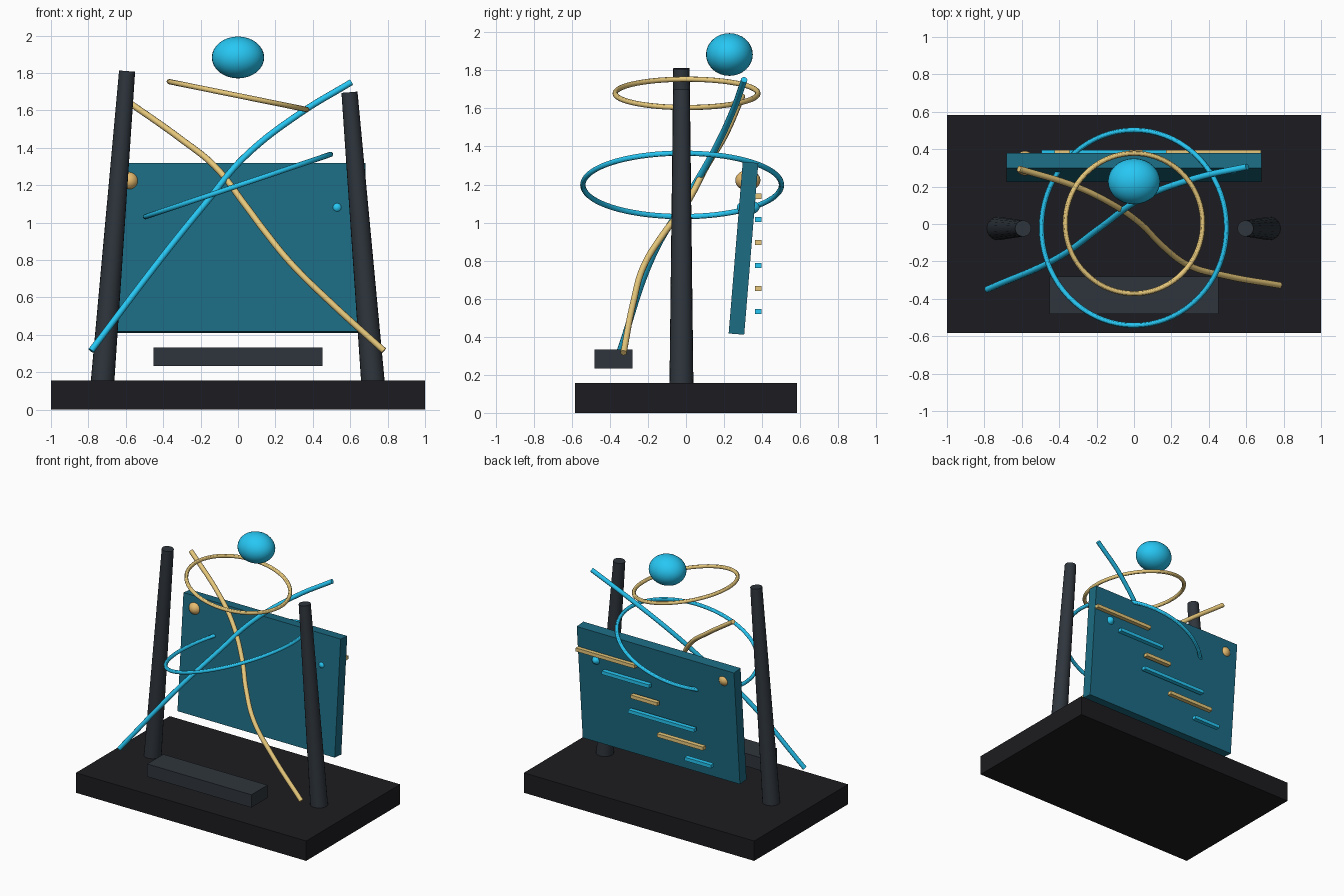
import bpy
from mathutils import Vector

if "Cube" in bpy.data.objects:
    bpy.data.objects.remove(bpy.data.objects["Cube"])


def material(name, rgb):
    m = bpy.data.materials.new(name)
    m.diffuse_color = (*rgb, 1)
    m.use_nodes = True
    m.node_tree.nodes["Principled BSDF"].inputs["Base Color"].default_value = m.diffuse_color
    return m


BLACK = material("black", (0.012, 0.012, 0.015))
SLATE = material("slate", (0.028, 0.036, 0.046))
TEAL = material("teal", (0.012, 0.15, 0.23))
CYAN = material("cyan", (0.02, 0.57, 0.9))
GOLD = material("gold", (0.8, 0.58, 0.2))
AMBER = material("amber", (0.8, 0.5, 0.16))


def finish(name, mat, smooth=False):
    o = bpy.context.object
    o.name = name
    o.data.materials.append(mat)
    if smooth:
        bpy.ops.object.shade_smooth_by_angle()
    return o


def box(name, centre, size, mat, rot=(0, 0, 0)):
    bpy.ops.mesh.primitive_cube_add(size=1, location=centre, rotation=rot)
    bpy.context.object.scale = size
    return finish(name, mat)


def ball(name, centre, radii, mat):
    bpy.ops.mesh.primitive_uv_sphere_add(segments=32, ring_count=16, radius=1, location=centre)
    bpy.context.object.scale = radii
    return finish(name, mat, True)


def post(name, foot, top):
    a, b = Vector(foot), Vector(top)
    d = b - a
    bpy.ops.mesh.primitive_cone_add(vertices=20, radius1=0.063, radius2=0.043, depth=d.length,
                                    location=(a + b) / 2,
                                    rotation=d.to_track_quat('Z', 'Y').to_euler())
    return finish(name, SLATE, True)


def ring(name, centre, radius, tilt, mat):
    bpy.ops.mesh.primitive_torus_add(location=centre, rotation=(0, tilt, 0), major_radius=radius,
                                     minor_radius=0.014, major_segments=72, minor_segments=12)
    return finish(name, mat, True)


def strand(name, points, mat):
    c = bpy.data.curves.new(name, 'CURVE')
    c.dimensions = '3D'
    c.bevel_depth = 0.017
    c.bevel_resolution = 3
    c.use_fill_caps = True
    c.resolution_u = 8
    s = c.splines.new('BEZIER')
    s.bezier_points.add(len(points) - 1)
    for bp, p in zip(s.bezier_points, points):
        bp.co = p
        bp.handle_left_type = bp.handle_right_type = 'AUTO'
    c.materials.append(mat)
    o = bpy.data.objects.new(name, c)
    bpy.context.collection.objects.link(o)
    return o


# Base and floating front step
box("base", (0, 0, 0.078), (2, 1.165, 0.156), BLACK)
box("front_step", (0, -0.38, 0.283), (0.905, 0.2, 0.1), SLATE)

# Leaning tapered posts, the left one taller
post("left_post", (-0.725, -0.024, 0.14), (-0.593, -0.024, 1.81))
post("right_post", (0.722, -0.024, 0.14), (0.596, -0.024, 1.697))

# Tilted back panel with studs through it
box("back_panel", (0, 0.302, 0.865), (1.365, 0.082, 0.905), TEAL, (-0.082, 0, 0))
ball("left_stud", (-0.583, 0.325, 1.222), (0.055, 0.066, 0.054), AMBER)
ball("right_stud", (0.53, 0.327, 1.08), (0.038, 0.06, 0.038), CYAN)

# Bars behind the panel, alternating colours
bars = [(0.425, 0.51), (0.25, 0.41), (0.09, 0.23), (-0.06, 0.57), (-0.225, 0.4), (-0.38, 0.23)]
for i, (x, length) in enumerate(bars):
    box(f"back_bar_{i + 1}", (x, 0.379, 1.138 - 0.121 * i), (length, 0.035, 0.027),
        CYAN if i % 2 else GOLD)

# Tilted rings and top ball
ring("upper_ring", (0, 0.003, 1.679), 0.375, 0.2, GOLD)
ring("lower_ring", (0, -0.02, 1.198), 0.522, -0.325, CYAN)
ball("top_ball", (0, 0.228, 1.883), (0.14, 0.123, 0.112), CYAN)

# Crossing strands
strand("cyan_strand", [(-0.785, -0.35, 0.315), (-0.39, -0.17, 0.835), (-0.176, -0.015, 1.1),
                       (0.037, 0.135, 1.353), (0.33, 0.245, 1.583), (0.605, 0.306, 1.75)], CYAN)
strand("gold_strand", [(-0.615, 0.295, 1.665), (-0.31, 0.2, 1.45), (-0.123, 0.11, 1.3),
                       (0.037, 0.0, 1.096), (0.15, -0.115, 0.945), (0.29, -0.22, 0.775),
                       (0.49, -0.277, 0.578), (0.78, -0.328, 0.315)], GOLD)
